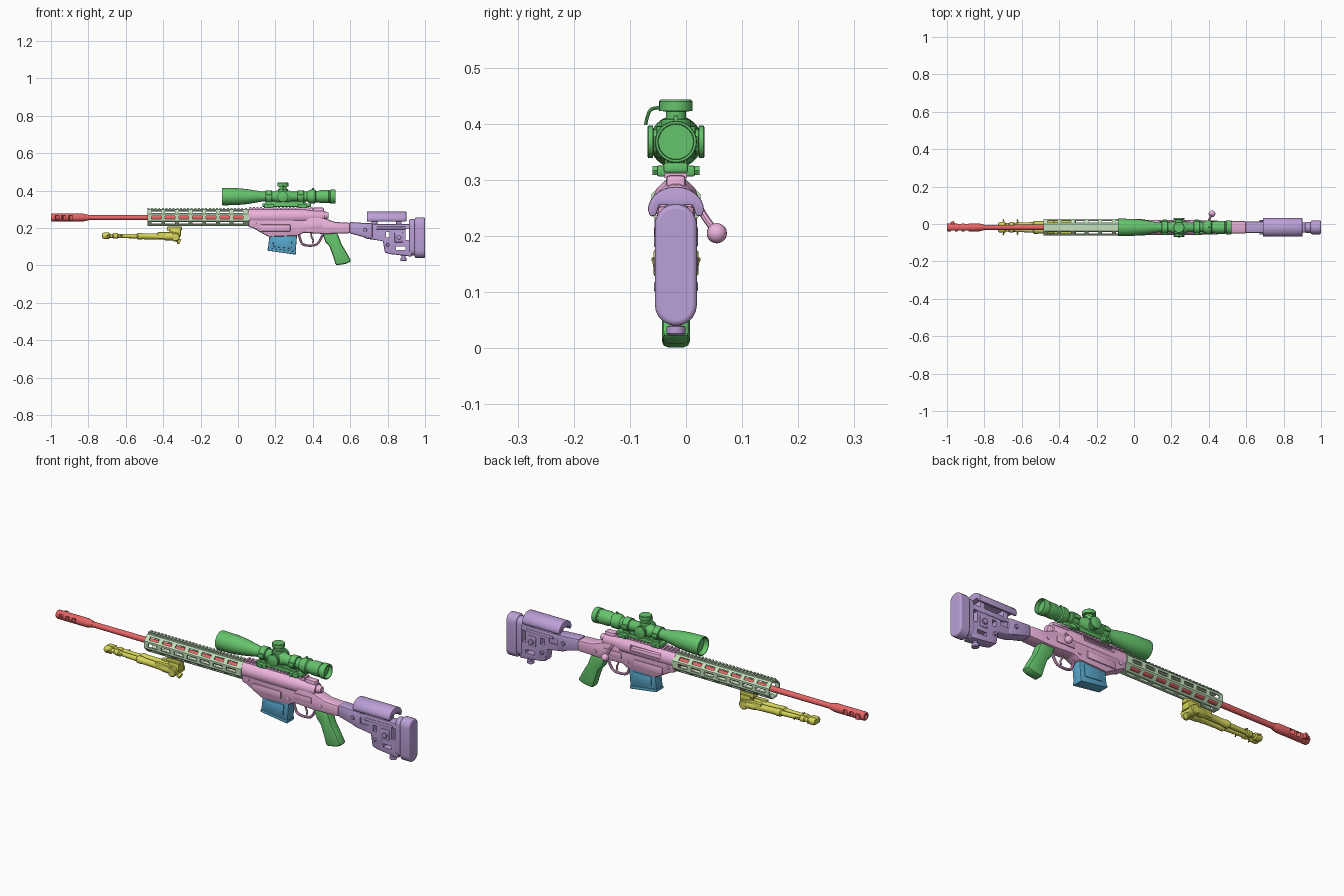
import bpy, bmesh
from math import sin, cos, pi, radians
from mathutils import Vector, Matrix

if "Cube" in bpy.data.objects:
    bpy.data.objects.remove(bpy.data.objects["Cube"])

C = -0.018   # y of the bore plane
B = 0.256    # z of the bore
COL = dict(red=(.8, .13, .13, 1), pale=(.55, .75, .5, 1), pink=(.85, .45, .72, 1), green=(.13, .55, .15, 1),
           purple=(.5, .35, .68, 1), blue=(.1, .4, .62, 1), yellow=(.66, .65, .1, 1))
mats = {}
for k, c in COL.items():
    mats[k] = bpy.data.materials.new(k)
    mats[k].diffuse_color = c


def finish(me, name, col):
    me.materials.clear()
    me.materials.append(mats[col])
    me.shade_smooth()
    me.set_sharp_from_angle(angle=radians(35))
    ob = bpy.data.objects.new(name, me)
    bpy.context.collection.objects.link(ob)
    return ob


def from_bm(bm, name, col, bevel=0):
    bmesh.ops.remove_doubles(bm, verts=bm.verts[:], dist=1e-5)
    bmesh.ops.recalc_face_normals(bm, faces=bm.faces[:])
    if bevel:
        es = [e for e in bm.edges if len(e.link_faces) == 2 and e.calc_face_angle(0) > .4]
        bmesh.ops.bevel(bm, geom=es, offset=bevel, offset_type='OFFSET', segments=2,
                        profile=.5, affect='EDGES', clamp_overlap=True)
    me = bpy.data.meshes.new(name)
    bm.to_mesh(me)
    bm.free()
    return finish(me, name, col)


def lathe(name, prof, org, d, col, n=32, phase=0):
    """Revolve (distance, radius) pairs about direction d."""
    bm = bmesh.new()
    d, org = Vector(d).normalized(), Vector(org)
    u = (Vector((0, 0, 1)) if abs(d.z) < .9 else Vector((1, 0, 0))).cross(d).normalized()
    v = d.cross(u)
    rings = [[bm.verts.new(org + d * t + (u * cos(a) + v * sin(a)) * r)
              for a in (2 * pi * i / n + phase for i in range(n))] for t, r in prof]
    for a, b in zip(rings, rings[1:]):
        for i in range(n):
            bm.faces.new((a[i], a[(i + 1) % n], b[(i + 1) % n], b[i]))
    if prof[0] != prof[-1]:
        for ring, p in ((rings[0], prof[0]), (rings[-1], prof[-1])):
            if p[1] > 0:
                bm.faces.new(ring)
    return from_bm(bm, name, col)


def prism(name, pts, lo, hi, col, axis='y', bevel=.006):
    """Extrude an outline: (x,z) along y, or (y,z) along x."""
    bm = bmesh.new()
    at = (lambda p, s: (p[0], s, p[1])) if axis == 'y' else (lambda p, s: (s, p[0], p[1]))
    a = [bm.verts.new(at(p, lo)) for p in pts]
    b = [bm.verts.new(at(p, hi)) for p in pts]
    bm.faces.new(a)
    bm.faces.new(b)
    for i in range(len(pts)):
        j = (i + 1) % len(pts)
        bm.faces.new((a[i], a[j], b[j], b[i]))
    return from_bm(bm, name, col, bevel)


def boxes(name, items, col, bevel=0):
    """Items are (centre, size) or (centre, size, rotation matrix)."""
    bm = bmesh.new()
    for it in items:
        m = Matrix.Translation(it[0]) @ (it[2] if len(it) > 2 else Matrix()) @ Matrix.Diagonal((*it[1], 1))
        bmesh.ops.create_cube(bm, size=1, matrix=m)
    return from_bm(bm, name, col, bevel)


def tube(name, pts, r, col):
    cu = bpy.data.curves.new(name, 'CURVE')
    cu.dimensions, cu.bevel_depth, cu.bevel_resolution, cu.use_fill_caps = '3D', r, 2, True
    sp = cu.splines.new('NURBS')
    sp.points.add(len(pts) - 1)
    for p, q in zip(sp.points, pts):
        p.co = (*q, 1)
    sp.use_endpoint_u, sp.order_u = True, 3
    ob = bpy.data.objects.new(name, cu)
    bpy.context.collection.objects.link(ob)
    me = bpy.data.meshes.new_from_object(ob.evaluated_get(bpy.context.evaluated_depsgraph_get()))
    bpy.data.objects.remove(ob)
    return finish(me, name, col)


def cut(ob, cutter):
    m = ob.modifiers.new('cut', 'BOOLEAN')
    m.operation, m.solver, m.object = 'DIFFERENCE', 'EXACT', cutter
    me = bpy.data.meshes.new_from_object(ob.evaluated_get(bpy.context.evaluated_depsgraph_get()))
    name, mat = ob.name, ob.data.materials[0].name
    bpy.data.objects.remove(ob)
    bpy.data.objects.remove(cutter)
    return finish(me, name, mat)


X, Y, Z = (1, 0, 0), (0, 1, 0), (0, 0, 1)

# Barrel and ported muzzle brake
lathe('barrel', [(-.83, .0135), (-.45, .0145), (.03, .018), (.08, .018)], (0, C, B), X, 'red')
brake = lathe('muzzle_brake', [(-.94, 0), (-.94, .009), (-.997, .009), (-1, .011), (-1, .0185), (-.995, .0215), (-.83, .0215),
                               (-.80, .0145), (-.80, 0)], (0, C, B), X, 'red')
cut(brake, boxes('brake_ports', [((x, C + s * .017, B), (.02, .03, .024), Matrix.Rotation(s * .35, 4, 'Z'))
                                 for x in (-.967, -.931, -.895) for s in (-1, 1)], 'red'))

# Octagonal handguard with slots on every face but the top
guard = lathe('handguard', [(-.484, .041), (-.484, .0475), (.06, .0475), (.06, .041), (-.484, .041)],
              (0, C, B), X, 'pale', 8, pi / 8)
slots = []
for k in (0, 1, 3, 4, 5, 6, 7):
    a = k * pi / 4
    for i in range(7):
        slots.append(((-.436 + i * .073, C + .048 * cos(a), B + .048 * sin(a)), (.052, .03, .017), Matrix.Rotation(a, 4, 'X')))
cut(guard, boxes('guard_slots', slots, 'pale'))
boxes('handguard_rail', [((-.212, C, .299), (.544, .02, .008))] +
      [((-.479 + i * .0193, C, .304), (.0105, .026, .007)) for i in range(28)], 'pale')

# Receiver and chassis
prism('chassis', [(.055, .28), (.055, .206), (.08, .2), (.165, .152), (.32, .158), (.35, .175), (.46, .168), (.6, .172),
                  (.6, .228), (.52, .232), (.47, .25), (.4, .27)], C - .034, C + .034, 'pink', bevel=.01)
upper = lathe('upper_receiver', [(.05, .036), (.055, .041), (.36, .041), (.375, .036), (.455, .034), (.462, .03)],
              (0, C, .262), X, 'pink', 16, pi / 16)
cut(upper, boxes('port_cutter', [((.215, C + .035, .272), (.17, .035, .026))], 'pink'))
lathe('bolt', [(.1, .02), (.44, .02), (.47, .02), (.485, .014), (.485, 0)], (0, C, .267), X, 'pink')
boxes('receiver_rail', [((.23, C, .3), (.34, .03, .014))] +
      [((.066 + i * .0193, C, .308), (.0105, .04, .009)) for i in range(18)], 'pink')
boxes('rear_bridge', [((.43, C, .292), (.06, .036, .034))], 'pink', .008)
boxes('side_panels', [((.2, C + s * .034, .2), (.16, .01, .035)) for s in (-1, 1)] +
      [((.4, C + s * .033, .215), (.1, .01, .03)) for s in (-1, 1)], 'pink', .003)
for s in (-1, 1):
    for i, (x, z) in enumerate(((.09, .225), (.32, .19), (.5, .2))):
        lathe('chassis_screw', [(0, .008), (.004, .008), (.005, .006), (.005, 0)], (x, C + s * .033, z), (0, s, 0), 'pink', 12)

# Bolt handle with ball knob
tube('bolt_handle', [(.4, C + .015, .262), (.4, C + .04, .255), (.408, C + .052, .232), (.417, .055, .205)], .0065, 'pink')
lathe('bolt_knob', [(-.018 * cos(pi * i / 10), .018 * sin(pi * i / 10)) for i in range(11)], (.417, .055, .205), Z, 'pink', 20)

# Trigger and guard
tube('trigger_guard', [(.325, C, .17), (.335, C, .12), (.36, C, .106), (.41, C, .106), (.435, C, .122), (.455, C, .17)],
     .0065, 'pink')
tube('trigger', [(.39, C, .175), (.392, C, .15), (.405, C, .135), (.398, C, .118)], .0045, 'pink')

# Magazine
prism('magazine', [(.172, .19), (.318, .19), (.308, .072), (.16, .09)], C - .026, C + .026, 'blue', bevel=.004)
prism('magazine_floor', [(.158, .093), (.311, .074), (.308, .058), (.158, .079)], C - .029, C + .029, 'blue', bevel=.004)
prism('magazine_ribs', [(.19, .15), (.29, .15), (.285, .09), (.187, .1)], C - .029, C + .029, 'blue', bevel=.003)

# Pistol grip
prism('pistol_grip', [(.45, .175), (.53, .175), (.54, .15), (.553, .115), (.58, .07), (.606, .022), (.575, .008), (.523, 0),
                      (.51, .045), (.49, .1), (.468, .125)], C - .025, C + .025, 'green', bevel=.011)

# Stock: hinge neck, body with cut-outs, cheek piece, butt pad
prism('stock_neck', [(.595, .232), (.66, .228), (.72, .225), (.72, .14), (.66, .155), (.595, .172)], C - .031, C + .031,
      'purple', bevel=.009)
body = prism('stock_body', [(.64, .222), (.93, .222), (.93, .047), (.82, .06), (.785, .068), (.775, .13), (.69, .142), (.64, .165)],
             C - .027, C + .027, 'purple', bevel=.007)
cut(body, boxes('stock_cutter', [((.905, C, .165), (.02, .2, .06)), ((.87, C, .092), (.05, .2, .018)),
                                 ((.8, C, .165), (.02, .2, .03))] +
                [((.73, C + s * .03, .185), (.07, .016, .03)) for s in (-1, 1)], 'purple'))
boxes('cheek_posts', [((x, C, .22), (.03, .044, .07)) for x in (.73, .86)] +
      [((.86, C, .15), (.045, .062, .055)), ((.82, C, .2), (.16, .06, .016))], 'purple', .005)
arch = [(C + .05 * cos(pi * i / 14), .246 + .042 * sin(pi * i / 14)) for i in range(15)]
arch += [(C - .046, .235), (C - .036, .236), (C - .03, .255), (C + .03, .255), (C + .036, .236), (C + .046, .235)]
prism('cheek_piece', arch, .69, .9, 'purple', 'x', .003)
for nm, r, x0, x1, z0, z1 in (('butt_plate', .03, .915, .95, .052, .248), ('butt_pad', .0375, .945, 1.0, .04, .257)):
    pts = [(C + r * cos(pi * i / 10), z1 - r + r * sin(pi * i / 10)) for i in range(11)]
    pts += [(C - r * cos(pi * i / 10), z0 + r - r * sin(pi * i / 10)) for i in range(11)]
    ob = prism(nm, pts, x0, x1, 'purple', 'x', 0)
    bv = ob.modifiers.new('soft_edge', 'BEVEL')
    bv.width, bv.segments, bv.limit_method = .008, 3, 'ANGLE'
lathe('monopod_knob', [(0, .01), (.02, .01), (.021, .017), (.034, .017), (.037, .013), (.037, 0)], (.885, C, .06), (0, 0, -1), 'purple', 20)
for s in (-1, 1):
    for x, z, r in ((.86, .15, .014), (.8, .11, .009), (.68, .19, .01)):
        lathe('stock_dial', [(0, r), (.037, r), (.039, r * .8), (.039, 0)], (x, C, z), (0, s, 0), 'purple', 16)

# Scope body
S = .368
lathe('scope_tube', [(-.06, 0), (-.06, .04), (-.085, .042), (-.085, .046), (-.08, .047), (0, .045), (.05, .04), (.12, .028),
                     (.13, .026), (.195, .026), (.205, .032), (.275, .032), (.285, .026), (.37, .026), (.38, .034), (.388, .037), (.412, .037),
                     (.416, .031), (.43, .031), (.44, .035), (.485, .035), (.487, .033), (.492, .033), (.494, .0375),
                     (.517, .0375), (.52, .036), (.52, .032), (.5, .031), (.5, 0)], (0, C, S), X, 'green', 40)
# Scope turrets
tur = [(0, .028), (.034, .028), (.035, .022), (.04, .022), (.041, .029), (.049, .029), (.051, .026), (.051, 0)]
for s in (-1, 1):
    lathe('side_turret', tur, (.24, C, S), (0, s, 0), 'green', 24)
lathe('top_turret', [(0, .026), (.04, .026), (.041, .018), (.054, .018), (.055, .03), (.072, .03), (.075, .027), (.075, 0)],
      (.24, C, S), Z, 'green', 24)
boxes('power_lever', [((.4, C, S + .04), (.01, .008, .014))], 'green', .002)
tube('turret_lever', [(.24, -.03, .428), (.24, -.055, .43), (.24, -.068, .422), (.24, -.072, .398)], .003, 'green')

# Scope mount and rings
boxes('scope_mount', [((.26, C, .322), (.26, .044, .018)), ((.26, C, .336), (.2, .03, .016))] +
      [((x, C, .316), (.05, .068, .02)) for x in (.165, .345)], 'green', .004)
for x in (.165, .335):
    lathe('scope_ring', [(-.017, .025), (-.017, .031), (-.015, .033), (.015, .033), (.017, .031), (.017, .025), (-.017, .025)], (x, C, S), X, 'green')
    boxes('ring_clamps', [((x, C + s * .033, S), (.03, .014, .02)) for s in (-1, 1)] + [((x, C, .337), (.034, .04, .02))], 'green', .003)
    for s in (-1, 1):
        lathe('mount_nut', [(0, .009), (.012, .009), (.012, 0)], (x, C + s * .03, .317), (0, s, 0), 'green', 6)

# Bipod folded forward under the handguard
boxes('bipod_mount', [((-.34, C, .197), (.08, .036, .022)), ((-.335, C, .175), (.06, .05, .04))], 'yellow', .005)
lathe('bipod_pivot', [(-.04, 0), (-.04, .02), (-.037, .024), (.037, .024), (.04, .02), (.04, 0)], (-.335, C, .152), Y, 'yellow', 24)
lathe('bipod_lock_knob', [(0, .008), (.02, .008), (.021, .014), (.035, .014), (.035, 0)], (-.34, C, .14), (.6, 0, -.3), 'yellow', 16)
leg = [(0, .02), (.05, .02), (.06, .016), (.17, .016), (.175, .018), (.195, .018), (.2, .012), (.3, .011), (.305, .015),
       (.325, .015), (.33, .011), (.345, .011), (.35, .017), (.375, .018), (.385, .014), (.387, 0)]
for s in (-1, 1):
    lathe('bipod_leg', leg, (-.34, C + s * .022, .154), (-1, -s * .03, .012), 'yellow', 16)
    for x in (-.705, -.63):
        tube('foot_claw', [(x - .02, C + s * .012, .16), (x, C + s * .022, .162), (x + .012, C + s * .03, .16),
                           (x + .004, C + s * .042, .158)], .0035, 'yellow')
    boxes('leg_bracket', [((-.385, C + s * .024, .16), (.09, .022, .036))], 'yellow', .005)

for m in bpy.data.materials:
    if m.users and not m.is_grease_pencil:
        m.use_nodes = True
        m.node_tree.nodes["Principled BSDF"].inputs["Base Color"].default_value = m.diffuse_color
